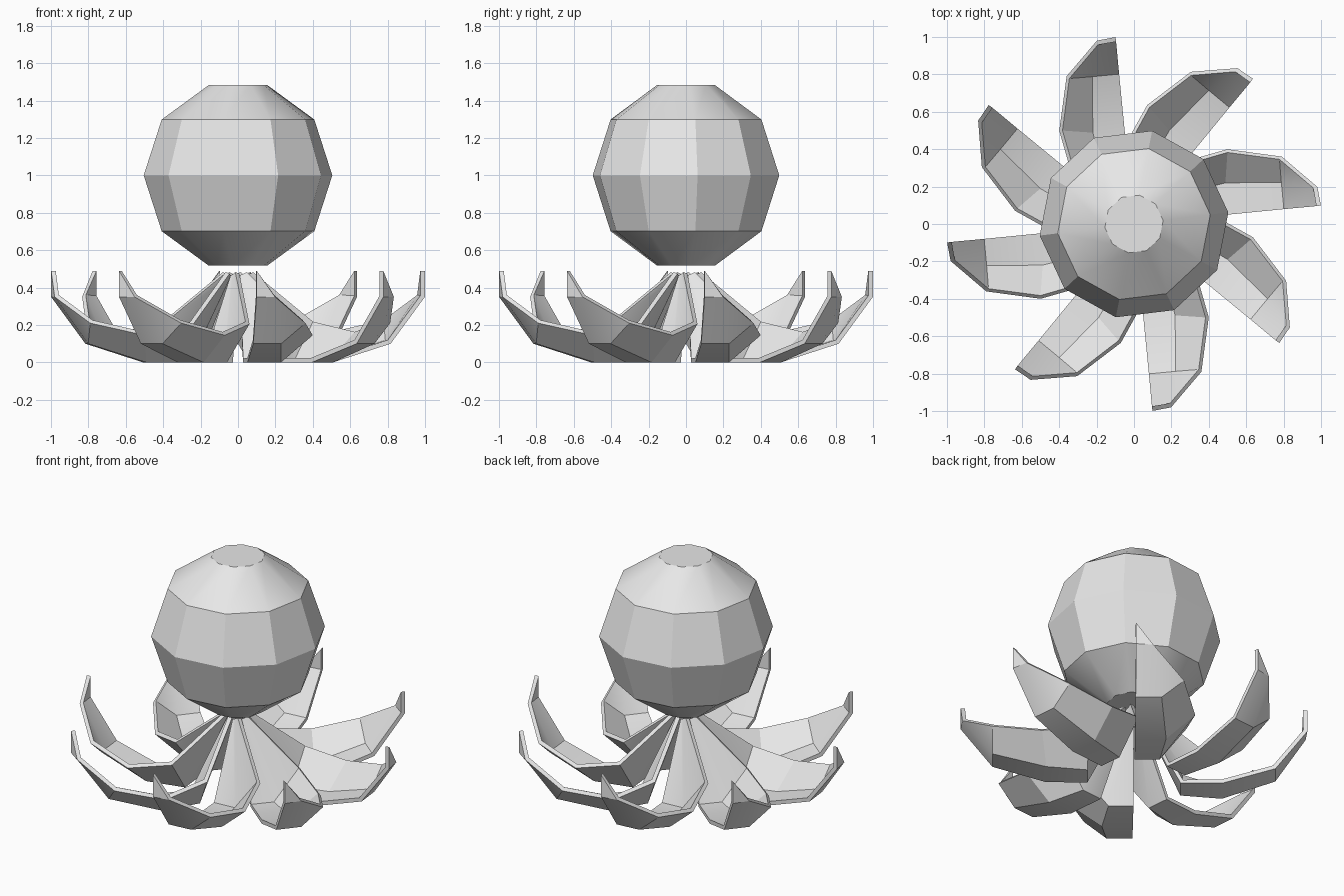
import bpy, bmesh, math
from mathutils import Matrix

cube = bpy.data.objects.get("Cube")
if cube:
    bpy.data.objects.remove(cube, do_unlink=True)

# Single plain grey
grey = bpy.data.materials.new("plain_grey")
grey.use_nodes = True
grey.diffuse_color = (0.8, 0.8, 0.8, 1)
grey.node_tree.nodes["Principled BSDF"].inputs["Base Color"].default_value = (0.8, 0.8, 0.8, 1)


def add_object(name, bm):
    mesh = bpy.data.meshes.new(name)
    bm.to_mesh(mesh)
    bm.free()
    mesh.materials.append(grey)
    obj = bpy.data.objects.new(name, mesh)
    bpy.context.collection.objects.link(obj)
    return obj


def shade(obj):
    bpy.ops.object.select_all(action='DESELECT')
    obj.select_set(True)
    bpy.context.view_layer.objects.active = obj
    bpy.ops.object.shade_smooth_by_angle(angle=math.radians(30))


def loft(bm, rows, closed=False):
    """Join rows of points with quads."""
    grid = [[bm.verts.new(p) for p in row] for row in rows]
    n = len(rows[0])
    for a, b in zip(grid, grid[1:]):
        for j in range(n if closed else n - 1):
            k = (j + 1) % n
            bm.faces.new((a[j], a[k], b[k], b[j]))
    return grid


# Head: ten-sided ball with flat caps
R, SIDES, TURN = 0.508, 10, math.radians(7)
rings = []
for lat in (-72, -36, 0, 36, 72):
    r, z = R * math.cos(math.radians(lat)), 1.0 + R * math.sin(math.radians(lat))
    rings.append([(r * math.cos(TURN + j * math.tau / SIDES),
                   r * math.sin(TURN + j * math.tau / SIDES), z) for j in range(SIDES)])
bm = bmesh.new()
grid = loft(bm, rings, closed=True)
bm.faces.new(grid[0][::-1])
bm.faces.new(grid[-1])
bmesh.ops.recalc_face_normals(bm, faces=bm.faces)
shade(add_object("head", bm))

# Arm cross-sections (out, side, up): cut edge, floor edge, raised rim
SECTIONS = [
    [(0.04, 0.00, 0.455), (0.04, 0.02, 0.46), (0.05, 0.05, 0.475)],
    [(0.27, 0.00, 0.00), (0.27, 0.145, 0.00), (0.27, 0.30, 0.205)],
    [(0.51, 0.00, 0.00), (0.51, 0.18, 0.00), (0.537, 0.348, 0.145)],
    [(0.82, 0.00, 0.10), (0.82, 0.15, 0.10), (0.822, 0.28, 0.21)],
    [(1.004, 0.00, 0.35), (0.995, 0.10, 0.35), (0.995, 0.10, 0.35)],
    [(1.004, 0.00, 0.49), (1.004, 0.00, 0.49), (1.004, 0.00, 0.49)],
]

# Eight arms in a ring
for i in range(8):
    bm = bmesh.new()
    loft(bm, SECTIONS)
    bmesh.ops.remove_doubles(bm, verts=bm.verts, dist=0.0005)
    bmesh.ops.transform(bm, verts=bm.verts,
                        matrix=Matrix.Rotation(math.radians(5.7 + 45 * i), 4, 'Z'))
    arm = add_object(f"arm_{i + 1}", bm)
    shell = arm.modifiers.new("thickness", 'SOLIDIFY')
    shell.thickness = 0.025
    shell.offset = -1
    bpy.context.view_layer.objects.active = arm
    arm.select_set(True)
    bpy.ops.object.modifier_apply(modifier=shell.name)
    shade(arm)
